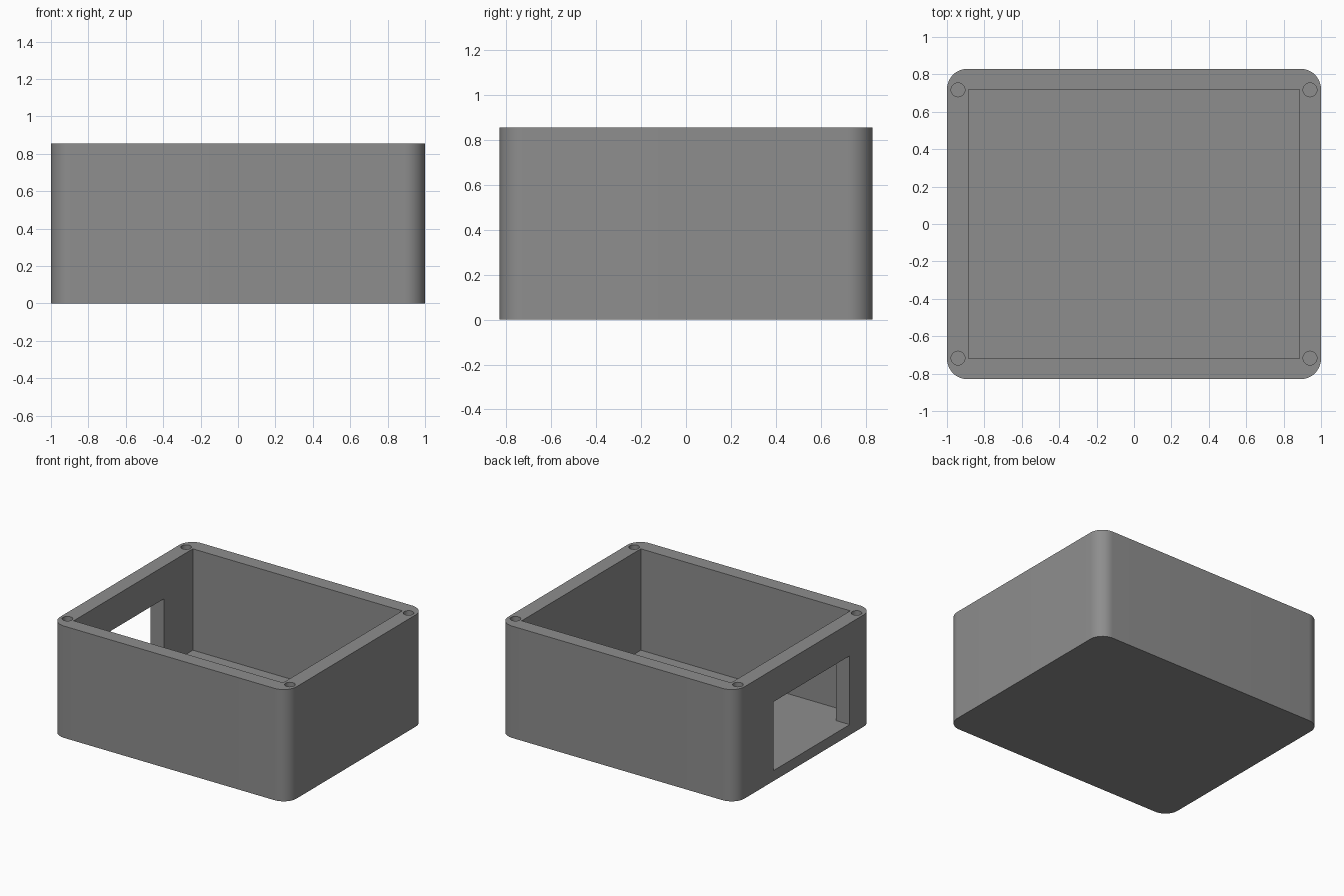
import bpy, bmesh, math

if "Cube" in bpy.data.objects:
    bpy.data.objects.remove(bpy.data.objects["Cube"])

HX, HY, H = 1.0, 0.83, 0.855      # outer half sizes and height
R = 0.11                          # vertical corner radius
IX, IY, FLOOR = 0.886, 0.72, 0.08  # cavity half sizes and floor level

grey = bpy.data.materials.new("mid_grey")
grey.diffuse_color = (0.27, 0.27, 0.27, 1)
grey.use_nodes = True
grey.node_tree.nodes["Principled BSDF"].inputs["Base Color"].default_value = grey.diffuse_color


def prism(name, outline, z0, z1):
    """Extrude a counter-clockwise outline from z0 to z1."""
    bm = bmesh.new()
    face = bm.faces.new([bm.verts.new((x, y, z0)) for x, y in outline])
    top = bmesh.ops.extrude_face_region(bm, geom=[face])
    verts = [g for g in top["geom"] if isinstance(g, bmesh.types.BMVert)]
    bmesh.ops.translate(bm, verts=verts, vec=(0, 0, z1 - z0))
    bmesh.ops.recalc_face_normals(bm, faces=bm.faces)
    mesh = bpy.data.meshes.new(name)
    bm.to_mesh(mesh)
    bm.free()
    mesh.materials.append(grey)
    obj = bpy.data.objects.new(name, mesh)
    bpy.context.collection.objects.link(obj)
    return obj


def arc(cx, cy, r, start, sweep, n):
    return [(cx + r * math.cos(start + sweep * i / n),
             cy + r * math.sin(start + sweep * i / n)) for i in range(n + 1)]


def rect(x0, x1, y0, y1):
    return [(x0, y0), (x1, y0), (x1, y1), (x0, y1)]


# Outer block with rounded vertical corners
outline = []
for k, (sx, sy) in enumerate([(1, 1), (-1, 1), (-1, -1), (1, -1)]):
    outline += arc(sx * (HX - R), sy * (HY - R), R, k * math.pi / 2, math.pi / 2, 12)
box = prism("enclosure_box", outline, 0, H)

# Cutters: open cavity, left wall opening, four screw holes
cutters = [prism("cavity_cutter", rect(-IX, IX, -IY, IY), FLOOR, H + 0.1),
           prism("side_opening_cutter", rect(-1.1, -0.8, -0.55, 0.37), FLOOR, 0.606)]
for sx in (-1, 1):
    for sy in (-1, 1):
        circle = arc(sx * 0.941, sy * 0.717, 0.037, 0, 2 * math.pi, 32)[:-1]
        cutters.append(prism("screw_hole_cutter", circle, H - 0.3, H + 0.1))

bpy.context.view_layer.objects.active = box
box.select_set(True)
for c in cutters:
    mod = box.modifiers.new("cut", 'BOOLEAN')
    mod.operation, mod.solver, mod.object = 'DIFFERENCE', 'EXACT', c
    bpy.ops.object.modifier_apply(modifier=mod.name)
for c in cutters:
    bpy.data.objects.remove(c, do_unlink=True)

bpy.ops.object.shade_smooth_by_angle(angle=math.radians(30))
